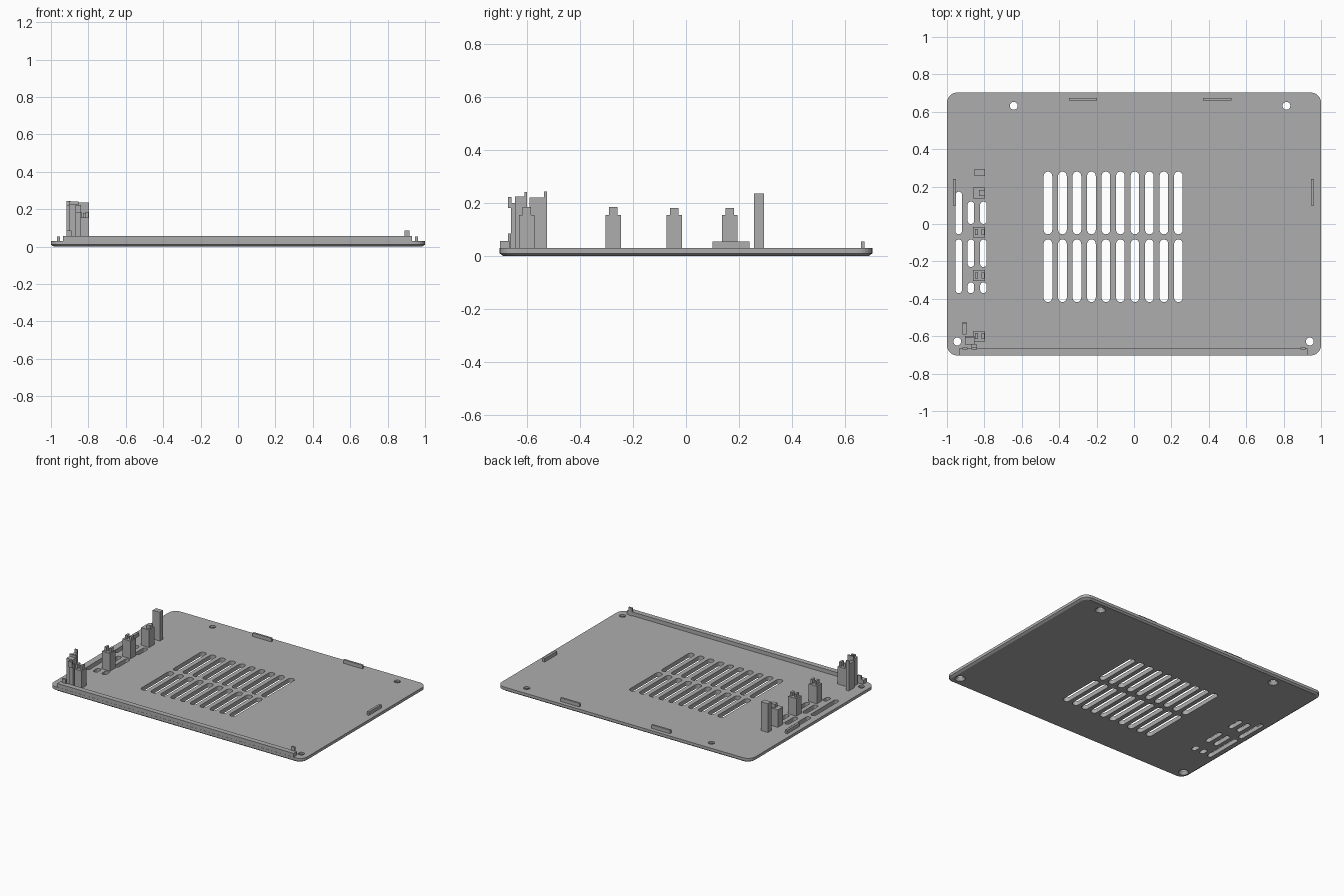
import bpy
import bmesh
from math import cos, sin, pi

cube = bpy.data.objects.get("Cube")
if cube:
    bpy.data.objects.remove(cube, do_unlink=True)

grey = bpy.data.materials.new("plain_grey")
grey.use_nodes = True
COLOUR = (0.42, 0.42, 0.42, 1)
grey.diffuse_color = COLOUR
grey.node_tree.nodes["Principled BSDF"].inputs["Base Color"].default_value = COLOUR

TOP = 0.03      # upper face of the plate
SINK = 0.02     # level where standing parts start inside the plate


def outline(hx, hy, r, steps=6):
    """Rounded rectangle around the origin, counter-clockwise."""
    pts = []
    for i, (sx, sy) in enumerate([(1, 1), (-1, 1), (-1, -1), (1, -1)]):
        for k in range(steps + 1):
            a = (i + k / steps) * pi / 2
            p = (sx * (hx - r) + r * cos(a), sy * (hy - r) + r * sin(a))
            if not pts or abs(p[0] - pts[-1][0]) + abs(p[1] - pts[-1][1]) > 1e-5:
                pts.append(p)
    if abs(pts[0][0] - pts[-1][0]) + abs(pts[0][1] - pts[-1][1]) < 1e-5:
        pts.pop()
    return pts


def loft(bm, sections, at=(0, 0)):
    """Closed solid through a list of (outline, z) sections."""
    rings = [[bm.verts.new((x + at[0], y + at[1], z)) for x, y in pts] for pts, z in sections]
    n = len(rings[0])
    bm.faces.new(rings[0][::-1])
    bm.faces.new(rings[-1])
    for a, b in zip(rings, rings[1:]):
        for i in range(n):
            j = (i + 1) % n
            bm.faces.new((a[i], a[j], b[j], b[i]))


def box(bm, x0, x1, y0, y1, z1, z0=SINK):
    pts = [(x0, y0), (x1, y0), (x1, y1), (x0, y1)]
    loft(bm, [(pts, z0), (pts, z1)])


def finish(bm, name):
    bmesh.ops.recalc_face_normals(bm, faces=bm.faces)
    mesh = bpy.data.meshes.new(name)
    bm.to_mesh(mesh)
    bm.free()
    mesh.materials.append(grey)
    ob = bpy.data.objects.new(name, mesh)
    bpy.context.collection.objects.link(ob)
    return ob


def boxes(name, *items):
    bm = bmesh.new()
    for item in items:
        box(bm, *item)
    return finish(bm, name)


# Base plate with a bevelled underside
bm = bmesh.new()
loft(bm, [(outline(0.985, 0.69, 0.045), 0),
          (outline(1, 0.703, 0.055), 0.01),
          (outline(1, 0.703, 0.055), TOP)])
plate = finish(bm, "base_plate")

# Cutters for vents and screw holes
bm = bmesh.new()


def slot(x, y0, y1, width):
    pts = outline(width / 2, (y1 - y0) / 2, width / 2)
    loft(bm, [(pts, -0.05), (pts, 0.1)], (x, (y0 + y1) / 2))


for i in range(10):
    x = -0.46 + i * 0.0775
    slot(x, -0.055, 0.28, 0.046)
    slot(x, -0.417, -0.083, 0.046)
slot(-0.937, -0.055, 0.173, 0.035)
slot(-0.937, -0.37, -0.083, 0.035)
for x in (-0.872, -0.805):
    slot(x, 0.0, 0.12, 0.035)
    slot(x, -0.23, -0.083, 0.035)
    slot(x, -0.37, -0.312, 0.035)
for at in [(-0.643, 0.632), (0.815, 0.632), (-0.945, -0.628), (0.94, -0.628)]:
    wide, narrow = outline(0.04, 0.04, 0.04), outline(0.021, 0.021, 0.021)
    loft(bm, [(wide, -0.01), (narrow, 0.02), (narrow, 0.1)], at)
cutter = finish(bm, "vent_cutter")
cutter.hide_render = True

cut = plate.modifiers.new("vents", "BOOLEAN")
cut.operation = "DIFFERENCE"
cut.solver = "EXACT"
cut.object = cutter
bpy.context.view_layer.objects.active = plate
bpy.ops.object.modifier_apply(modifier=cut.name)
bpy.data.objects.remove(cutter, do_unlink=True)

# Front lip with a small catch at each end
boxes("front_lip", (-0.935, 0.93, -0.702, -0.665, 0.057))
for side, x in (("right", -0.917), ("left", 0.89)):
    boxes(side + "_lip_catch", (x, x + 0.027, -0.672, -0.66, 0.085))

# Low alignment tabs along the back and sides
boxes("back_right_tab", (-0.347, -0.198, 0.66, 0.674, 0.055))
boxes("back_left_tab", (0.37, 0.52, 0.66, 0.674, 0.055))
boxes("right_tab", (-0.967, -0.951, 0.1, 0.24, 0.055))
boxes("left_tab", (0.947, 0.963, 0.1, 0.24, 0.055))

# Row of forked support posts
for i, (y, top) in enumerate([(0.165, 0.18), (-0.044, 0.18), (-0.275, 0.185), (-0.6, 0.185)]):
    prongs = [(-0.828, -0.797)] if i == 0 else [(-0.85, -0.835), (-0.815, -0.8)]
    boxes("support_post_%d" % (i + 1),
          (-0.861, -0.796, y - 0.029, y + 0.029, 0.155),
          *[(a, b, y - 0.016, y + 0.016, top, 0.15) for a, b in prongs])
boxes("tall_post", (-0.853, -0.797, 0.257, 0.295, 0.235))

# Corner latch: clip wall, stem block and hook
boxes("latch_wall", (-0.917, -0.895, -0.59, -0.525, 0.22),
      (-0.917, -0.895, -0.535, -0.525, 0.243, 0.21))
boxes("latch_block", (-0.903, -0.853, -0.645, -0.6, 0.225),
      (-0.903, -0.853, -0.61, -0.6, 0.242, 0.22))
boxes("latch_stem", (-0.87, -0.84, -0.66, -0.643, 0.2))
boxes("latch_hook", (-0.87, -0.84, -0.672, -0.658, 0.222, 0.18))
